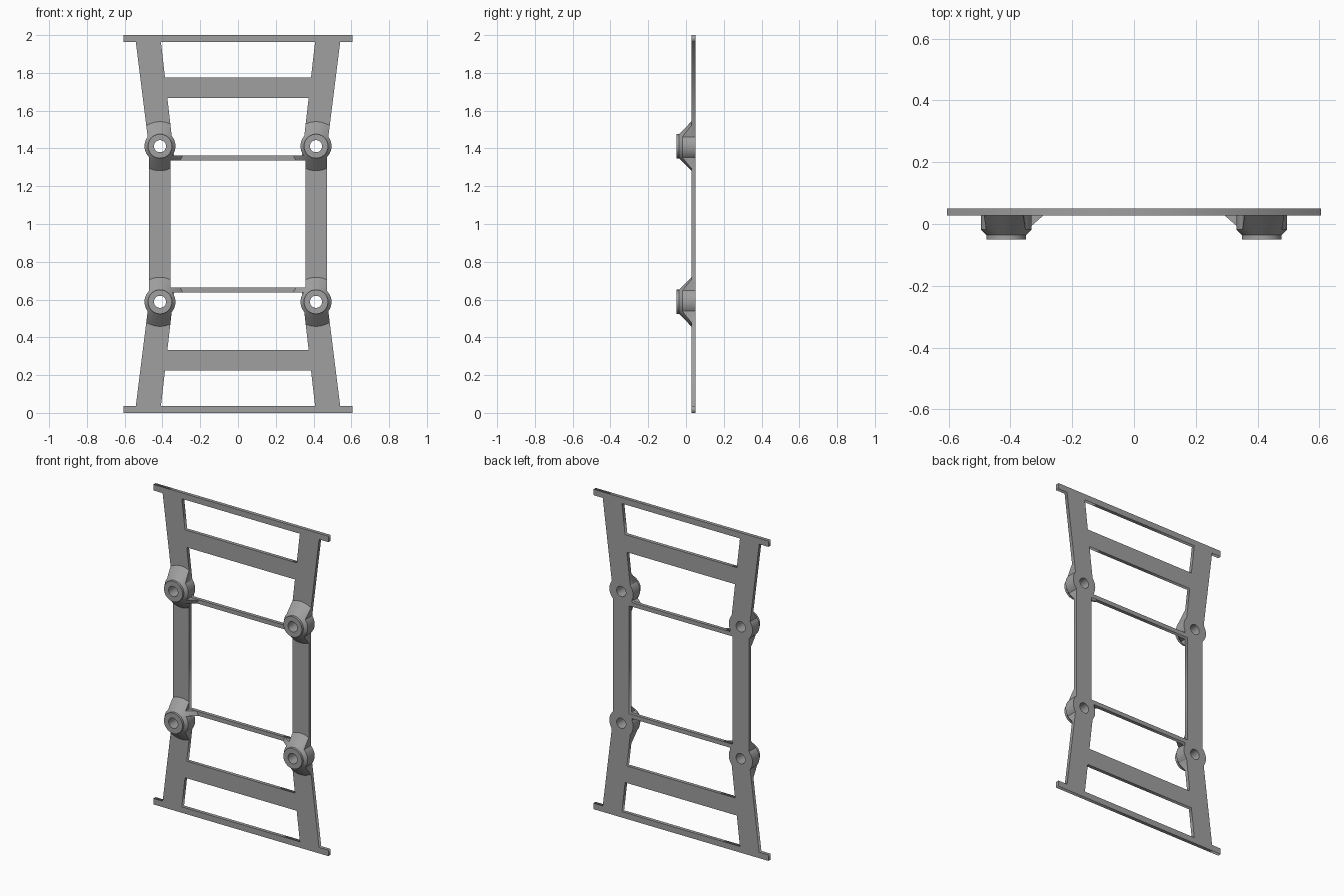
import bpy, bmesh, math
from mathutils import Matrix, Vector

if "Cube" in bpy.data.objects:
    bpy.data.objects.remove(bpy.data.objects["Cube"])

BACK, FACE, FRONT = 0.05, 0.028, -0.05     # depth of plate back, plate face, boss tip
BX, BZ = 0.413, 0.412                      # boss centre, measured from the middle
BORE, RIM, BOSS, CONE = 0.032, 0.064, 0.082, 0.13
SEG = 48

grey = bpy.data.materials.new("plain grey")
grey.use_nodes = True
grey.diffuse_color = (0.35, 0.35, 0.35, 1)
grey.node_tree.nodes["Principled BSDF"].inputs["Base Color"].default_value = (0.35, 0.35, 0.35, 1)


def add_object(name, bm):
    bmesh.ops.remove_doubles(bm, verts=bm.verts, dist=1e-5)
    bmesh.ops.recalc_face_normals(bm, faces=bm.faces)
    mesh = bpy.data.meshes.new(name)
    bm.to_mesh(mesh)
    bm.free()
    mesh.materials.append(grey)
    obj = bpy.data.objects.new(name, mesh)
    bpy.context.collection.objects.link(obj)
    obj.location.z = 1
    return obj


def baked(obj):
    bpy.context.view_layer.update()
    deps = bpy.context.evaluated_depsgraph_get()
    return bpy.data.meshes.new_from_object(obj.evaluated_get(deps))


def slab(name, loops, y0, y1):
    """Extrude flat x-z outlines (inner loops become openings) from y0 to y1."""
    curve = bpy.data.curves.new(name, "CURVE")
    curve.dimensions, curve.fill_mode = "2D", "BOTH"
    curve.extrude = (y1 - y0) / 2
    for loop in loops:
        spline = curve.splines.new("POLY")
        spline.points.add(len(loop) - 1)
        for p, (x, z) in zip(spline.points, loop):
            p.co = (x, z, 0, 1)
        spline.use_cyclic_u = True
    tmp = bpy.data.objects.new("outline", curve)
    bpy.context.collection.objects.link(tmp)
    mesh = baked(tmp)
    mesh.transform(Matrix.Translation((0, (y0 + y1) / 2, 0)) @ Matrix.Rotation(math.pi / 2, 4, "X"))
    bm = bmesh.new()
    bm.from_mesh(mesh)
    bpy.data.objects.remove(tmp)
    bpy.data.curves.remove(curve)
    bpy.data.meshes.remove(mesh)
    return add_object(name, bm)


def lathe(name, profile):
    """Revolve a closed (radius, y) profile about the boss axis."""
    bm = bmesh.new()
    rings = []
    for i in range(SEG):
        a = math.tau * i / SEG
        rings.append([bm.verts.new((BX + r * math.cos(a), y, BZ + r * math.sin(a))) for r, y in profile])
    n = len(profile)
    for i in range(SEG):
        a, b = rings[i], rings[(i + 1) % SEG]
        for j in range(n):
            k = (j + 1) % n
            bm.faces.new((a[j], a[k], b[k], b[j]))
    return add_object(name, bm)


def quad_mirror(obj):
    mod = obj.modifiers.new("four corners", "MIRROR")
    mod.use_axis = (True, False, True)
    mod.use_mirror_merge = False


# Edges of the splayed upper leg at a given height
def outer(z):
    return 0.541 - 0.125 * (0.963 - z)


def inner(z):
    return 0.408 - 0.115 * (0.963 - z)


BAR, CROSS_TOP, CROSS_LOW = 0.963, 0.775, 0.668
ROD_TOP, ROD_LOW = 0.363, 0.337
POST_OUT, POST_IN = 0.47, 0.358


def window(low, high):
    return [(-inner(low), low), (inner(low), low), (inner(high), high), (-inner(high), high)]


def flip(loop):
    return [(x, -z) for x, z in loop]


# Flat frame: outline, windows and bolt holes
right_edge = [(0.605, 1), (0.605, BAR), (outer(BAR), BAR), (outer(BZ), BZ), (POST_OUT, BZ - 0.02)]
right_edge += flip(right_edge)[::-1]
outline = right_edge + [(-x, z) for x, z in reversed(right_edge)]
loops = [outline]
for opening in (window(CROSS_TOP, BAR), window(ROD_TOP, CROSS_LOW)):
    loops += [opening, flip(opening)]
loops.append([(sx * POST_IN, sz * ROD_LOW) for sx, sz in ((-1, -1), (1, -1), (1, 1), (-1, 1))])
for sx in (-1, 1):
    for sz in (-1, 1):
        loops.append([(sx * (BX + BORE * math.cos(math.tau * i / SEG)),
                       sz * (BZ + BORE * math.sin(math.tau * i / SEG))) for i in range(SEG)])
slab("frame_plate", loops, FACE, BACK)

# Round bosses with a chamfered shoulder, short rim and through bore
RIM_Y = -0.036
shoulder_y = RIM_Y + (BOSS - RIM) * (FACE - RIM_Y) / (CONE - RIM)
boss = lathe("mounting_bosses", [(BORE, BACK), (BOSS, BACK), (BOSS, shoulder_y),
                                 (RIM, RIM_Y), (RIM, FRONT), (BORE, FRONT)])
quad_mirror(boss)

# Ribs: leg, post and rod strips trimmed to a cone around the boss
cone = lathe("cone_cutter", [(0.055, FACE + 0.01), (CONE + 0.0103, FACE + 0.01), (RIM, RIM_Y), (0.055, RIM_Y)])
cone.hide_render = True
strips = {
    "leg_ribs": [(outer(BZ), BZ), (inner(BZ), BZ), (inner(0.6), 0.6), (outer(0.6), 0.6)],
    "post_ribs": [(POST_OUT, BZ), (POST_IN, BZ), (POST_IN, 0.2), (POST_OUT, 0.2)],
    "rod_gussets": [(BX, ROD_LOW), (BX, ROD_TOP), (0.2, ROD_TOP), (0.2, ROD_LOW)],
}
smooth = [boss]
for name, loop in strips.items():
    rib = slab(name, [loop], FRONT, FACE)
    mod = rib.modifiers.new("trim", "BOOLEAN")
    mod.operation, mod.solver, mod.object = "INTERSECT", "EXACT", cone
    trimmed = baked(rib)
    rib.modifiers.clear()
    rib.data = trimmed
    quad_mirror(rib)
    smooth.append(rib)
bpy.data.objects.remove(cone)

# Smooth the turned surfaces, keep the edges crisp
bpy.ops.object.select_all(action="DESELECT")
for obj in smooth:
    obj.select_set(True)
bpy.context.view_layer.objects.active = boss
bpy.ops.object.shade_smooth_by_angle(angle=math.radians(25))
